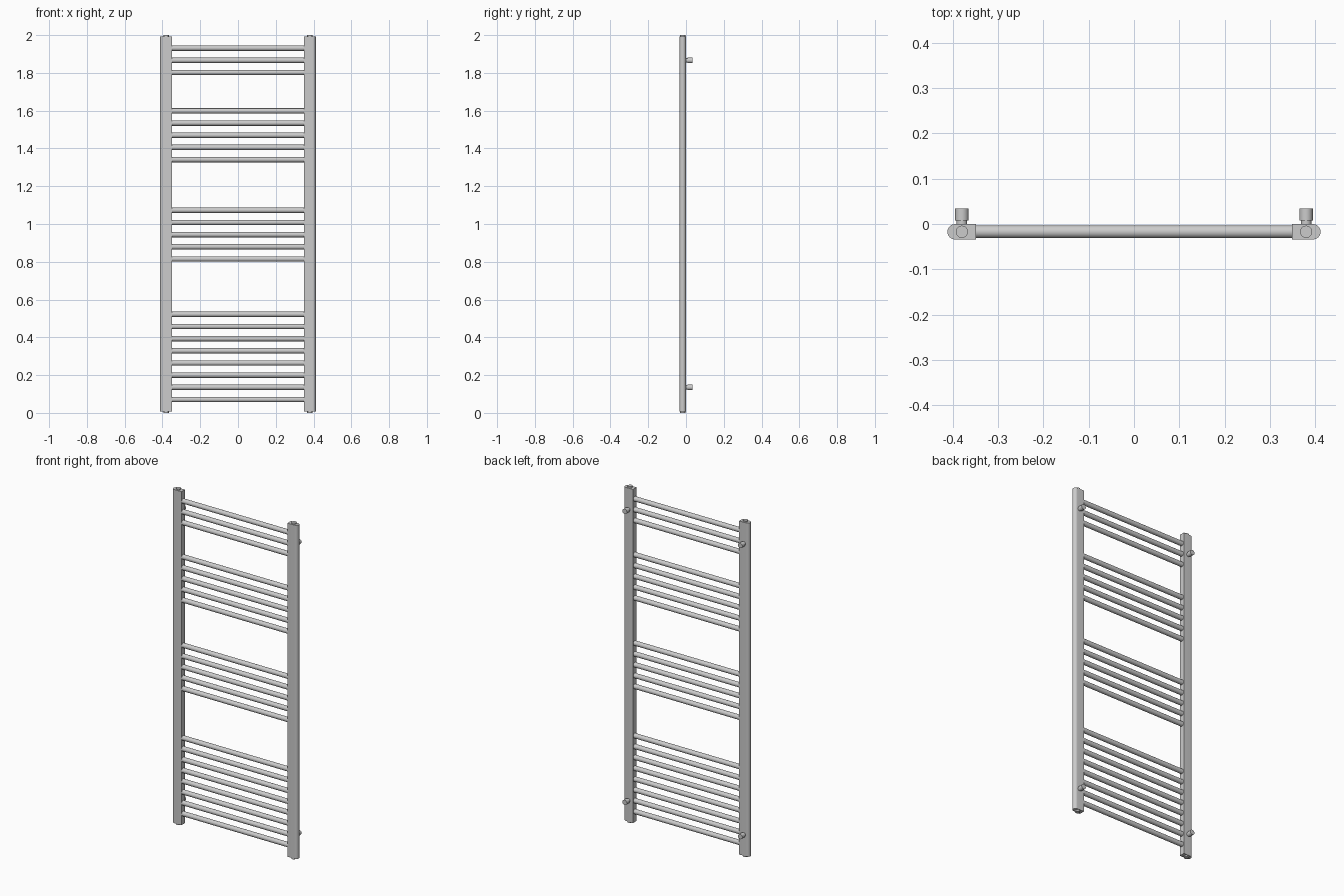
import bpy
import bmesh
from math import pi, sin, cos, radians

if "Cube" in bpy.data.objects:
    bpy.data.objects.remove(bpy.data.objects["Cube"])

YC = -0.0172          # centre line of rails and posts
POST_R = 0.0168       # half depth of a post
X_IN, X_OUT = 0.349, 0.412
POST_X = 0.38
BAR_R = 0.0142


def cylinder(name, radius, start, end, axis, centre, sides=32):
    """Cylinder along one axis from start to end; centre gives the other two coordinates."""
    loc = list(centre)
    loc[axis] = (start + end) / 2
    rot = [(0, pi / 2, 0), (pi / 2, 0, 0), (0, 0, 0)][axis]
    bpy.ops.mesh.primitive_cylinder_add(vertices=sides, radius=radius,
                                        depth=end - start, location=loc, rotation=rot)
    bpy.context.object.name = name


def post(name, side, z0, z1):
    """D-shaped profile, flat on the inside and round on the outside, extruded upward."""
    pts = [(X_IN, -POST_R)]
    steps = 20
    for i in range(steps + 1):
        a = -pi / 2 + pi * i / steps
        pts.append((X_OUT - POST_R + POST_R * cos(a), POST_R * sin(a)))
    pts.append((X_IN, POST_R))
    bm = bmesh.new()
    face = bm.faces.new([bm.verts.new((side * x, YC + y, z0)) for x, y in pts])
    top = bmesh.ops.extrude_face_region(bm, geom=[face])["geom"]
    bmesh.ops.translate(bm, vec=(0, 0, z1 - z0),
                        verts=[v for v in top if isinstance(v, bmesh.types.BMVert)])
    bmesh.ops.recalc_face_normals(bm, faces=bm.faces)
    mesh = bpy.data.meshes.new(name)
    bm.to_mesh(mesh)
    bm.free()
    bpy.context.collection.objects.link(bpy.data.objects.new(name, mesh))


for label, side in (("left", -1), ("right", 1)):
    x = side * POST_X
    post(f"{label}_post", side, 0.008, 1.992)
    # End plugs
    cylinder(f"{label}_bottom_plug", 0.0135, 0.0, 0.012, 2, (x, YC, 0))
    cylinder(f"{label}_top_plug", 0.0135, 1.988, 2.0, 2, (x, YC, 0))
    # Wall brackets: thin neck and wider cap
    for level, z in (("lower", 0.135), ("upper", 1.866)):
        cylinder(f"{label}_{level}_bracket_neck", 0.0115, -0.004, 0.010, 1, (x, 0, z))
        cylinder(f"{label}_{level}_bracket_cap", 0.0148, 0.008, 0.034, 1, (x, 0, z))

# Horizontal rails in four groups: lowest height and count
PITCH = 0.0644
for group, (z0, count) in enumerate(((0.071, 8), (0.815, 5), (1.341, 5), (1.802, 3)), 1):
    for i in range(count):
        cylinder(f"rail_{group}_{i + 1}", BAR_R, -X_IN - 0.002, X_IN + 0.002, 0,
                 (0, YC, z0 + i * PITCH))

# Smooth round surfaces, keep hard edges
bpy.ops.object.select_all(action='SELECT')
bpy.context.view_layer.objects.active = bpy.data.objects["left_post"]
bpy.ops.object.shade_smooth_by_angle(angle=radians(35))
